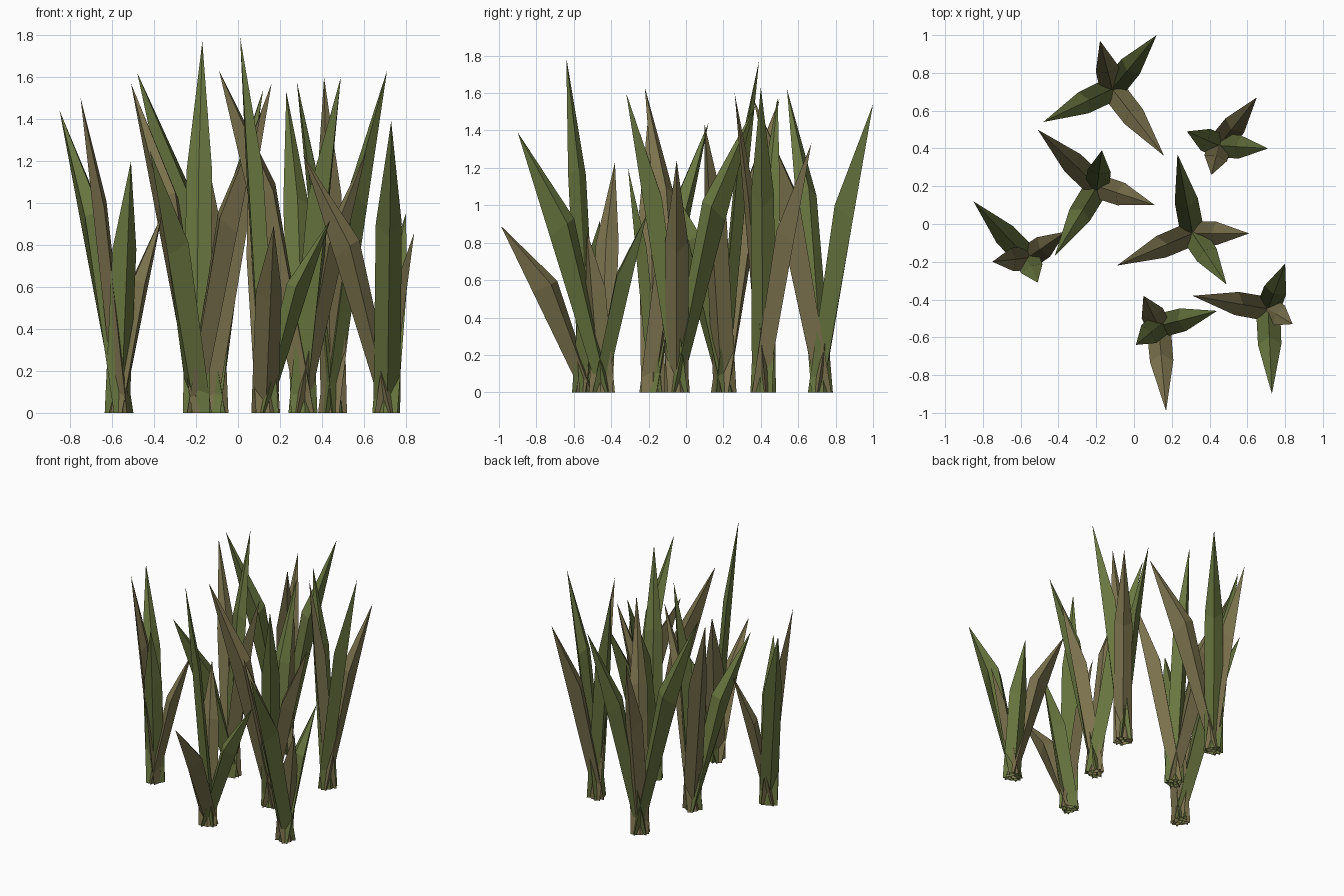
import bpy, bmesh
from mathutils import Vector

if "Cube" in bpy.data.objects:
    bpy.data.objects.remove(bpy.data.objects["Cube"])


def material(name, rgb):
    m = bpy.data.materials.new(name)
    m.diffuse_color = (*rgb, 1)
    m.use_nodes = True
    m.node_tree.nodes["Principled BSDF"].inputs["Base Color"].default_value = m.diffuse_color
    return m


MATS = [material("green_leaf", (0.14, 0.18, 0.05)),
        material("dry_leaf", (0.20, 0.17, 0.075))]

# Clump centre, then four blade tips (x, y, z); blades alternate green / dry
CLUMPS = [
    ((-0.115, 0.715), [(0.12, 1.0, 1.54), (-0.18, 0.97, 1.38), (-0.48, 0.54, 1.62), (0.16, 0.36, 1.57)]),
    ((0.45, 0.415), [(0.28, 0.49, 1.58), (0.65, 0.67, 1.33), (0.71, 0.40, 1.63), (0.41, 0.26, 1.60)]),
    ((-0.195, 0.20), [(-0.17, 0.39, 1.77), (-0.51, 0.50, 1.57), (-0.42, -0.17, 1.25), (0.11, 0.10, 1.43)]),
    ((-0.565, -0.18), [(-0.85, 0.12, 1.44), (-0.36, -0.04, 0.95), (-0.51, -0.31, 1.20), (-0.75, -0.20, 1.50)]),
    ((0.31, -0.05), [(0.23, 0.37, 1.53), (0.61, -0.05, 1.24), (0.49, -0.32, 1.60), (-0.09, -0.22, 1.63)]),
    ((0.13, -0.54), [(0.44, -0.46, 0.92), (0.05, -0.38, 1.15), (0.01, -0.64, 1.79), (0.17, -0.99, 0.89)]),
    ((0.71, -0.45), [(0.80, -0.21, 0.95), (0.31, -0.38, 1.23), (0.73, -0.90, 1.39), (0.84, -0.53, 0.86)]),
]


def blade(bm, centre, tip, mat):
    """Keeled blade: straight outer keel, side edges and inner ridge bend at two thirds height."""
    c = Vector((*centre, 0))
    lean = Vector((tip[0], tip[1], 0)) - c
    length, h = lean.length, tip[2]
    out = lean.normalized()
    side = Vector((-out.y, out.x, 0))

    def ring(outer, inner, half, z_out, z_in):
        edge = outer * 0.3 + inner * 0.7
        z_edge = z_out * 0.3 + z_in * 0.7
        pts = [(outer, 0, z_out), (edge, half, z_edge),
               (inner, 0, z_in), (edge, -half, z_edge)]
        return [bm.verts.new(c + out * r + side * s + Vector((0, 0, z)))
                for r, s, z in pts]

    base = ring(0.02, -0.05, 0.064, 0, 0)
    mid = ring(0.02 + 0.60 * (length - 0.02), 0.33 * length, 0.062, 0.60 * h, 0.67 * h)
    top = bm.verts.new(tip)
    # Open at the root
    for i in range(4):
        j = (i + 1) % 4
        for f in (bm.faces.new((base[i], base[j], mid[j], mid[i])),
                  bm.faces.new((mid[i], mid[j], top))):
            f.material_index = mat


# Grass clumps
for n, (centre, tips) in enumerate(CLUMPS, 1):
    bm = bmesh.new()
    for k, tip in enumerate(tips):
        blade(bm, centre, tip, k % 2)
    bmesh.ops.recalc_face_normals(bm, faces=bm.faces)
    mesh = bpy.data.meshes.new(f"grass_clump_{n}")
    bm.to_mesh(mesh)
    bm.free()
    for m in MATS:
        mesh.materials.append(m)
    bpy.context.collection.objects.link(bpy.data.objects.new(f"grass_clump_{n}", mesh))
